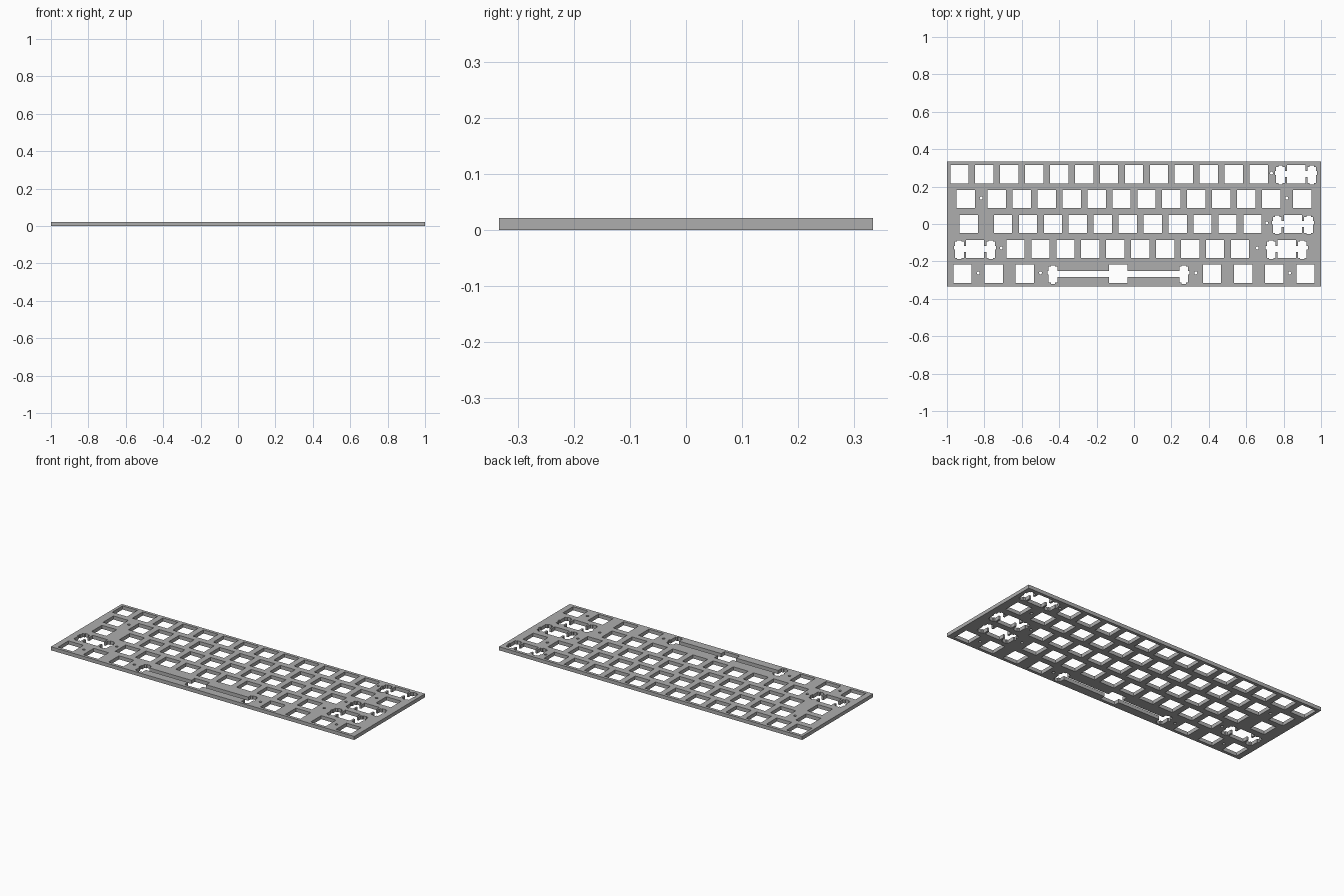
import bpy, math

if "Cube" in bpy.data.objects:
    bpy.data.objects.remove(bpy.data.objects["Cube"])

UNIT = 2 / 15            # one key pitch
MM = UNIT / 19.05        # millimetre in model units
THICK = 0.0213

outline = bpy.data.curves.new("plate_profile", 'CURVE')
outline.dimensions = '2D'
outline.fill_mode = 'BOTH'
outline.extrude = THICK / 2


def loop(points):
    """Add one closed straight-sided loop to the plate profile."""
    s = outline.splines.new('POLY')
    s.points.add(len(points) - 1)
    for p, (x, y) in zip(s.points, points):
        p.co = (x, y, 0, 1)
    s.use_cyclic_u = True


def box(cx, cy, hx, hy):
    loop([(cx - hx, cy - hy), (cx + hx, cy - hy), (cx + hx, cy + hy), (cx - hx, cy + hy)])


def switch(cx, cy):
    box(cx, cy, 7 * MM, 7 * MM)


def stabilised(cx, cy, d):
    """Switch opening joined to a stepped stabiliser slot at distance d (mm) each side."""
    half = [(7, 7), (7, 2.3), (d - 3.35, 2.3), (d - 3.35, 5.53), (d - 1.65, 5.53),
            (d - 1.65, 6.45), (d + 1.65, 6.45), (d + 1.65, 5.53), (d + 3.3, 5.53),
            (d + 3.3, 2.3), (d + 4.2, 2.3), (d + 4.2, -0.5), (d + 3.3, -0.5),
            (d + 3.3, -6.77), (d + 1.65, -6.77), (d + 1.65, -7.75), (d - 1.65, -7.75),
            (d - 1.65, -6.77), (d - 3.35, -6.77), (d - 3.35, -2.3), (7, -2.3), (7, -7)]
    full = half + [(-x, y) for x, y in reversed(half)]
    loop([(cx + x * MM, cy + y * MM) for x, y in full])


def screw_hole(cx, cy, r=0.008, n=16):
    loop([(cx + r * math.cos(2 * math.pi * i / n), cy + r * math.sin(2 * math.pi * i / n))
          for i in range(n)])


# Outer edge
box(0, 0, 1, 2.5 * UNIT)

# Key widths per row, back to front
rows = [[1] * 13 + [2],
        [1.5] + [1] * 12 + [1.5],
        [1.75] + [1] * 11 + [2.25],
        [2.25] + [1] * 10 + [2.75],
        [1.25] * 3 + [6.25] + [1.25] * 4]
holes = [[0.735], [-0.817, 0.817], [0.71], [-0.71, 0.658], [-0.833, -0.5, 0.331, 0.833]]

for r, widths in enumerate(rows):
    y = (2 - r) * UNIT
    left = -1
    for w in widths:
        x = left + w * UNIT / 2
        left += w * UNIT
        if w >= 2:
            stabilised(x, y, 50 if w > 6 else 11.94)
        else:
            switch(x, y)
    for x in holes[r]:
        screw_hole(x, y + 0.005)

# Turn the filled profile into the plate mesh
temp = bpy.data.objects.new("profile_helper", outline)
bpy.context.collection.objects.link(temp)
bpy.context.view_layer.update()
mesh = bpy.data.meshes.new_from_object(temp.evaluated_get(bpy.context.evaluated_depsgraph_get()))
bpy.data.objects.remove(temp)
mesh.name = "key_plate"
for v in mesh.vertices:
    v.co.z += THICK / 2
for f in mesh.polygons:
    f.use_smooth = False
plate = bpy.data.objects.new("key_plate", mesh)
bpy.context.collection.objects.link(plate)

# Weld the side walls to the faces
import bmesh
bm = bmesh.new()
bm.from_mesh(mesh)
bmesh.ops.remove_doubles(bm, verts=bm.verts, dist=1e-5)
bmesh.ops.recalc_face_normals(bm, faces=bm.faces)
bm.to_mesh(mesh)
bm.free()

grey = bpy.data.materials.new("plate_grey")
grey.diffuse_color = (0.42, 0.42, 0.42, 1)
grey.use_nodes = True
grey.node_tree.nodes["Principled BSDF"].inputs["Base Color"].default_value = grey.diffuse_color
mesh.materials.clear()
mesh.materials.append(grey)
